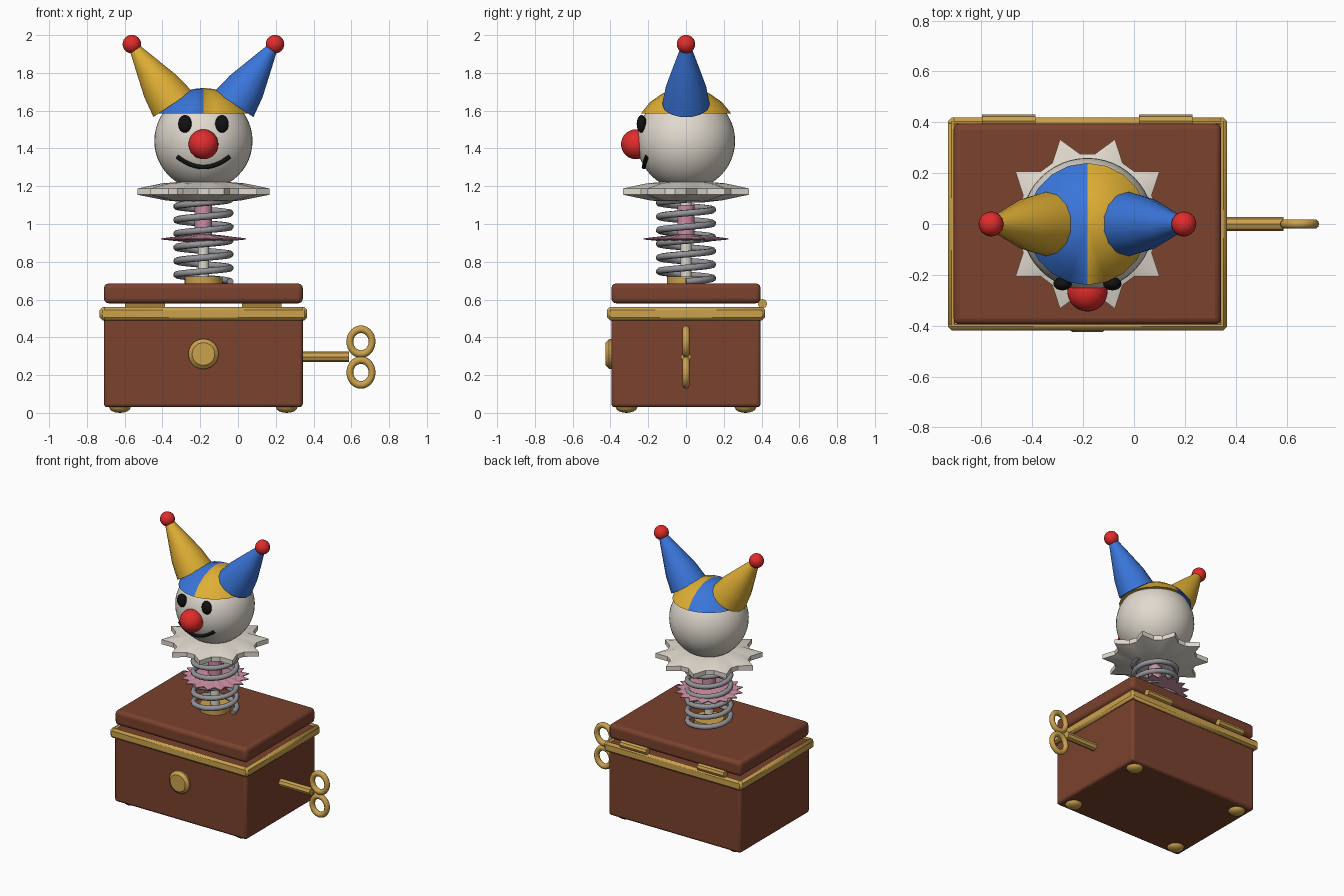
import bpy, bmesh, math
from mathutils import Vector

if "Cube" in bpy.data.objects:
    bpy.data.objects.remove(bpy.data.objects["Cube"])

CX = -0.183  # centre line of box, spring and head


def material(name, r, g, b):
    m = bpy.data.materials.new(name)
    m.use_nodes = True
    m.diffuse_color = (r, g, b, 1)
    m.node_tree.nodes["Principled BSDF"].inputs["Base Color"].default_value = (r, g, b, 1)
    return m


BROWN = material("brown wood", 0.195, 0.054, 0.027)
GOLD = material("gold metal", 0.6, 0.36, 0.075)
YELLOW = material("yellow cloth", 0.74, 0.43, 0.035)
BLUE = material("blue cloth", 0.042, 0.18, 0.7)
RED = material("red", 0.75, 0.025, 0.025)
WHITE = material("off white", 0.75, 0.7, 0.62)
BLACK = material("black", 0.006, 0.006, 0.006)
PINK = material("pink cloth", 0.6, 0.27, 0.36)
STEEL = material("grey steel", 0.3, 0.3, 0.32)


def finish(name, mat, smooth=None):
    ob = bpy.context.object
    ob.name = name
    ob.data.materials.append(mat)
    if smooth:
        bpy.ops.object.shade_smooth_by_angle(angle=math.radians(smooth))
    return ob


def box(name, mat, lo, hi, bevel, segments=3):
    lo, hi = Vector(lo), Vector(hi)
    bpy.ops.mesh.primitive_cube_add(size=1, location=(lo + hi) / 2)
    bpy.context.object.scale = hi - lo
    bpy.ops.object.transform_apply(location=False, rotation=False, scale=True)
    mod = bpy.context.object.modifiers.new("bevel", "BEVEL")
    mod.width, mod.segments = bevel, segments
    return finish(name, mat, 35)


def ball(name, mat, loc, radii, segments=32, rings=16):
    bpy.ops.mesh.primitive_uv_sphere_add(segments=segments, ring_count=rings, radius=1, location=loc)
    bpy.context.object.scale = radii
    bpy.ops.object.transform_apply(location=False, rotation=False, scale=True)
    return finish(name, mat, 40)


def rod(name, mat, a, b, radius, sides=16):
    a, b = Vector(a), Vector(b)
    turn = (b - a).to_track_quat('Z', 'Y').to_euler()
    bpy.ops.mesh.primitive_cylinder_add(vertices=sides, radius=radius, depth=(b - a).length,
                                        location=(a + b) / 2, rotation=turn)
    return finish(name, mat, 40)


def wire(name, mat, points, radius):
    cu = bpy.data.curves.new(name, "CURVE")
    cu.dimensions, cu.bevel_depth, cu.bevel_resolution = "3D", radius, 2
    cu.use_fill_caps = True
    sp = cu.splines.new("POLY")
    sp.points.add(len(points) - 1)
    for p, co in zip(sp.points, points):
        p.co = (*co, 1)
    sp.use_smooth = True
    ob = bpy.data.objects.new(name, cu)
    bpy.context.collection.objects.link(ob)
    cu.materials.append(mat)


def lathe(name, mat, rings, sides, loc, axis=(0, 0, 1), smooth=None, star=None):
    """Loft circles given as (radius, height); star gives a radius factor per vertex."""
    bm = bmesh.new()
    loops = []
    for r, h, wave in rings:
        loop = []
        for i in range(sides):
            a = math.tau * i / sides
            k = 1 + wave * (star[i % len(star)] - 1) if star else 1
            loop.append(bm.verts.new((r * k * math.cos(a), r * k * math.sin(a), h)))
        loops.append(loop)
    for lower, upper in zip(loops, loops[1:]):
        for i in range(sides):
            j = (i + 1) % sides
            bm.faces.new((lower[i], lower[j], upper[j], upper[i]))
    bm.faces.new(loops[0][::-1])
    bm.faces.new(loops[-1])
    me = bpy.data.meshes.new(name)
    bm.to_mesh(me)
    bm.free()
    ob = bpy.data.objects.new(name, me)
    bpy.context.collection.objects.link(ob)
    ob.location = loc
    ob.rotation_euler = Vector(axis).to_track_quat('Z', 'Y').to_euler()
    bpy.ops.object.select_all(action='DESELECT')
    bpy.context.view_layer.objects.active = ob
    ob.select_set(True)
    return finish(name, mat, smooth)


# Box, lid and feet
X0, X1, Y = -0.71, 0.343, 0.395
box("box_body", BROWN, (X0, -Y, 0.03), (X1, Y, 0.555), 0.018)
box("lid", BROWN, (X0, -Y, 0.58), (X1, Y, 0.685), 0.025)
for x in (-0.625, 0.258):
    for y in (-0.315, 0.315):
        ball("foot", GOLD, (x, y, 0.03), (0.057, 0.057, 0.03), 16, 8)

# Gold trim around the rim
for s in (-1, 1):
    y = sorted((s * 0.38, s * 0.418))
    box("trim_long", GOLD, (X0 - 0.022, y[0], 0.49), (X1 + 0.022, y[1], 0.56), 0.015, 1)
    x = sorted((CX + s * 0.51, CX + s * 0.549))
    box("trim_short", GOLD, (x[0], -0.418, 0.49), (x[1], 0.418, 0.56), 0.015, 1)

# Hinges on the back
for x in (-0.492, 0.125):
    rod("hinge", GOLD, (x - 0.105, 0.405, 0.578), (x + 0.105, 0.405, 0.578), 0.025, 8)

# Round badge on the front
lathe("badge", GOLD, [(0.08, 0, 0), (0.08, 0.012, 0), (0.06, 0.03, 0)], 24,
      (CX, -Y, 0.312), (0, -1, 0))

# Wind-up key
rod("key_shaft", GOLD, (X1 - 0.02, 0, 0.297), (0.588, 0, 0.297), 0.028, 8)
for z in (0.377, 0.214):
    bpy.ops.mesh.primitive_torus_add(major_radius=0.062, minor_radius=0.019, major_segments=28,
                                     minor_segments=10, location=(0.651, 0, z),
                                     rotation=(math.pi / 2, 0, 0))
    bpy.context.object.scale = (0.95, 1.06, 1)
    finish("key_ring", GOLD, 50)

# Spring with its base plate and centre rod
TURNS, STEPS = 6, 28
coil = []
for i in range(TURNS * STEPS + 1):
    a = math.tau * i / STEPS
    coil.append((CX + 0.142 * math.cos(a), 0.142 * math.sin(a), 0.695 + 0.435 * i / (TURNS * STEPS)))
wire("spring", STEEL, coil, 0.018)
rod("spring_plate", GOLD, (CX, 0, 0.68), (CX, 0, 0.722), 0.1, 24)
rod("centre_rod", WHITE, (CX, 0, 0.69), (CX, 0, 1.15), 0.03)

# Pink sleeve and pointed frill
rod("pink_sleeve", PINK, (CX, 0, 0.92), (CX, 0, 1.1), 0.046)
lathe("pink_frill", PINK, [(0.05, 0.9, 0), (0.225, 0.918, 1), (0.225, 0.924, 1), (0.05, 0.945, 0)],
      32, (CX, 0, 0), star=(1, 0.8))

# Pointed collar
lathe("collar", WHITE, [(0.1, 1.115, 0), (0.2, 1.125, 0.4), (0.35, 1.155, 1), (0.35, 1.188, 1),
                        (0.22, 1.215, 0.4), (0.1, 1.225, 0)], 30, (CX, 0, 0),
      smooth=30, star=(1, 0.79, 0.79))

# Head and face
HEAD = Vector((CX, 0, 1.44))
ball("head", WHITE, HEAD, (0.26, 0.26, 0.26), 48, 24)
ball("nose", RED, (CX, -0.265, 1.422), (0.079, 0.079, 0.079))
for s in (-1, 1):
    ball("eye", BLACK, (CX + s * 0.098, -0.235, 1.53), (0.036, 0.026, 0.047), 20, 12)
smile = []
for i in range(17):
    t = i / 8 - 1
    dx, dz = 0.138 * t, -0.138 + 0.055 * t * t
    smile.append((CX + dx, -math.sqrt(0.262 ** 2 - dx * dx - dz * dz), HEAD.z + dz))
wire("mouth", BLACK, smile, 0.012)

# Cap split into two colours
arc = [math.radians(d) for d in (31, 47, 63, 79, 89)]
cap = lathe("cap", YELLOW, [(0.28 * math.cos(a), 0.28 * math.sin(a), 0) for a in arc],
            20, HEAD, smooth=25)
cap.data.materials.append(BLUE)
bm = bmesh.new()
bm.from_mesh(cap.data)
bmesh.ops.bisect_plane(bm, geom=bm.verts[:] + bm.edges[:] + bm.faces[:],
                       plane_co=(0, 0, 0), plane_no=(1, 0, 0))
for f in bm.faces:
    f.material_index = int(f.calc_center_median().x > 0)
bm.to_mesh(cap.data)
bm.free()

# Two horns with pompoms
for s, mat, side in ((-1, YELLOW, "right"), (1, BLUE, "left")):
    base, tip = Vector((CX + s * 0.163, 0, 1.635)), Vector((CX + s * 0.379, 0, 1.952))
    n = (tip - base).length
    lathe(side + "_horn", mat, [(0.126, 0, 0), (0.106, 0.3 * n, 0), (0.068, 0.62 * n, 0), (0.022, n, 0)],
          14, base, tip - base, 40)
    ball(side + "_pompom", RED, tip, (0.049, 0.049, 0.049), 24, 12)
